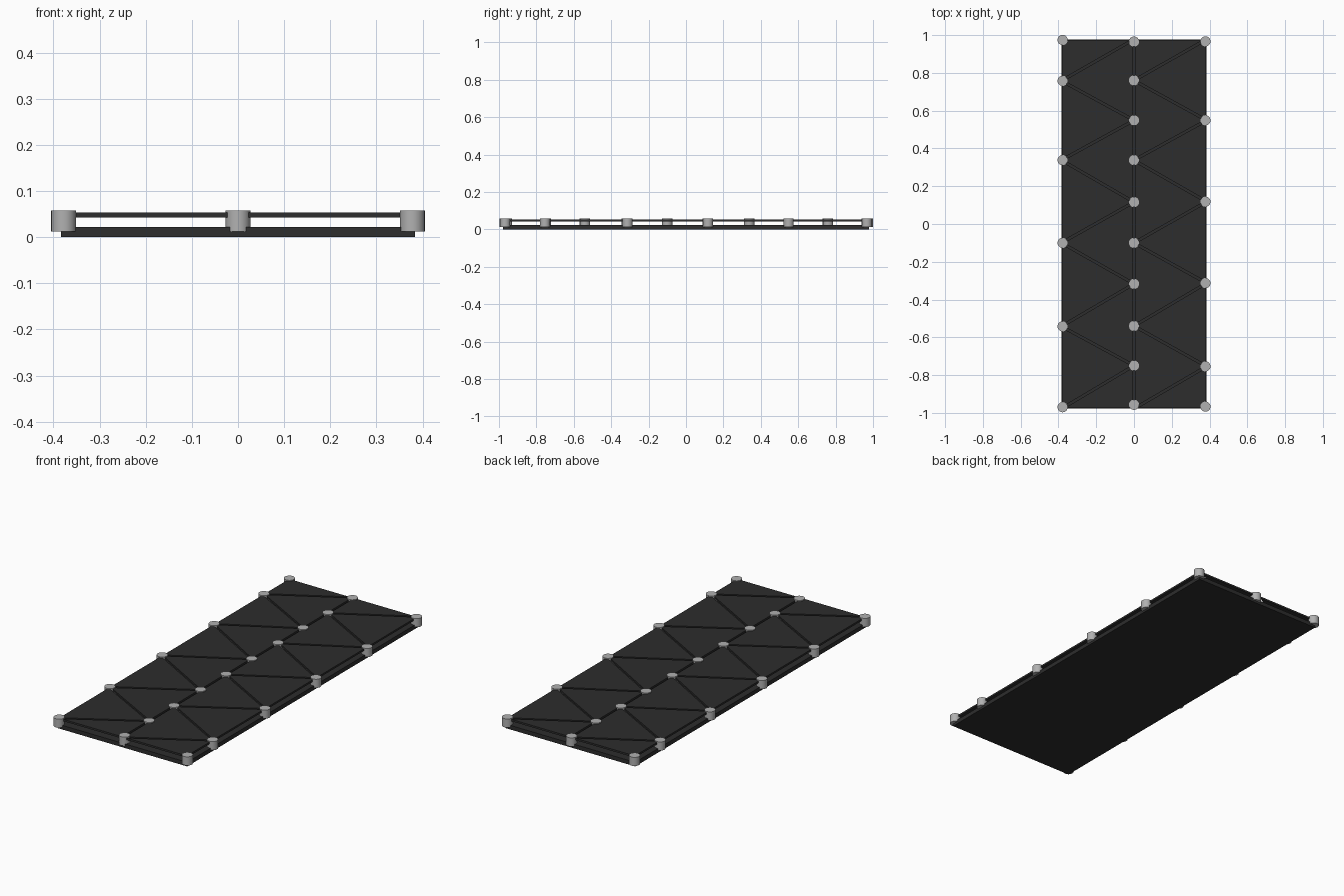
import bpy, bmesh, math
from mathutils import Vector

if "Cube" in bpy.data.objects:
    bpy.data.objects.remove(bpy.data.objects["Cube"])

def material(name, rgb):
    m = bpy.data.materials.new(name)
    m.diffuse_color = (*rgb, 1)
    m.use_nodes = True
    m.node_tree.nodes["Principled BSDF"].inputs["Base Color"].default_value = m.diffuse_color
    return m

DARK = material("dark_panel", (0.026, 0.026, 0.026))
GREY = material("light_grey", (0.44, 0.44, 0.44))

def finish(bm, name, mat):
    bmesh.ops.recalc_face_normals(bm, faces=bm.faces)
    me = bpy.data.meshes.new(name)
    bm.to_mesh(me)
    bm.free()
    me.materials.append(mat)
    ob = bpy.data.objects.new(name, me)
    bpy.context.collection.objects.link(ob)
    return ob

# base slab
bpy.ops.mesh.primitive_cube_add(size=1, location=(0, 0, 0.011))
base = bpy.context.object
base.name = "base_plate"
base.scale = (0.768, 1.955, 0.022)
base.data.materials.append(DARK)

# rows of joints: outer left, middle, outer right (y positions)
X = 0.378
LEFT = [0.974, 0.758, 0.338, -0.10, -0.542, -0.97]
MID = [0.966, 0.76, 0.549, 0.338, 0.116, -0.10, -0.317, -0.54, -0.75, -0.957]
RIGHT = [0.967, 0.549, 0.118, -0.313, -0.754, -0.967]

# triangular top panels, each shrunk evenly to leave narrow grooves
Z0, Z1, GAP = 0.043, 0.053, 0.006

def panel(bm, tri):
    a, b, c = [Vector(p) for p in tri]
    la, lb, lc = (b - c).length, (c - a).length, (a - b).length
    per = la + lb + lc
    centre = (a * la + b * lb + c * lc) / per
    area = abs((b - a).x * (c - a).y - (b - a).y * (c - a).x) / 2
    k = 1 - GAP / (2 * area / per)
    vs = [bm.verts.new((*(centre + (p - centre) * k), Z0)) for p in (a, b, c)]
    face = bm.faces.new(vs)
    ext = bmesh.ops.extrude_face_region(bm, geom=[face], use_keep_orig=True)
    for v in ext["geom"]:
        if isinstance(v, bmesh.types.BMVert):
            v.co.z = Z1

def strip(name, zigzag):
    """Every three consecutive points of the zigzag make one panel."""
    bm = bmesh.new()
    for i in range(len(zigzag) - 2):
        panel(bm, zigzag[i:i + 3])
    finish(bm, name, DARK)

E = X + 0.006  # outer edge of the panels, flush with the base
left_mid = [MID[i] for i in (0, 2, 4, 6, 8, 9)]
right_mid = [MID[i] for i in (0, 1, 3, 5, 7, 9)]
left_zig = []
for l, m in zip(LEFT[:-1], left_mid[:-1]):
    left_zig += [(-E, l), (0, m)]
left_zig += [(-E, LEFT[-1]), (0, left_mid[-1])]
right_zig = []
for m, r in zip(right_mid, RIGHT):
    right_zig += [(0, m), (E, r)]
# right side runs middle, outer, middle, ...; finish on the front corner
right_zig[-2:] = [(0, right_mid[-1]), (E, RIGHT[-1])]
for zig in (left_zig, right_zig):
    for i in (0, 1, -2, -1):  # push the end edges out to the base edge
        x, y = zig[i]
        if abs(y) > 0.9:
            zig[i] = (x, math.copysign(0.978, y))
strip("left_top_panels", left_zig)
strip("right_top_panels", right_zig)

# round joint posts
def posts(name, x, ys):
    bm = bmesh.new()
    for y in ys:
        new = bmesh.ops.create_cone(bm, cap_ends=True, segments=24,
                                    radius1=0.027, radius2=0.027, depth=0.046)
        bmesh.ops.translate(bm, verts=new["verts"], vec=(x, y, 0.035))
    ob = finish(bm, name, GREY)
    bpy.ops.object.select_all(action='DESELECT')
    ob.select_set(True)
    bpy.context.view_layer.objects.active = ob
    bpy.ops.object.shade_smooth_by_angle()

posts("left_posts", -X, LEFT)
posts("middle_posts", 0, MID)
posts("right_posts", X, RIGHT)
